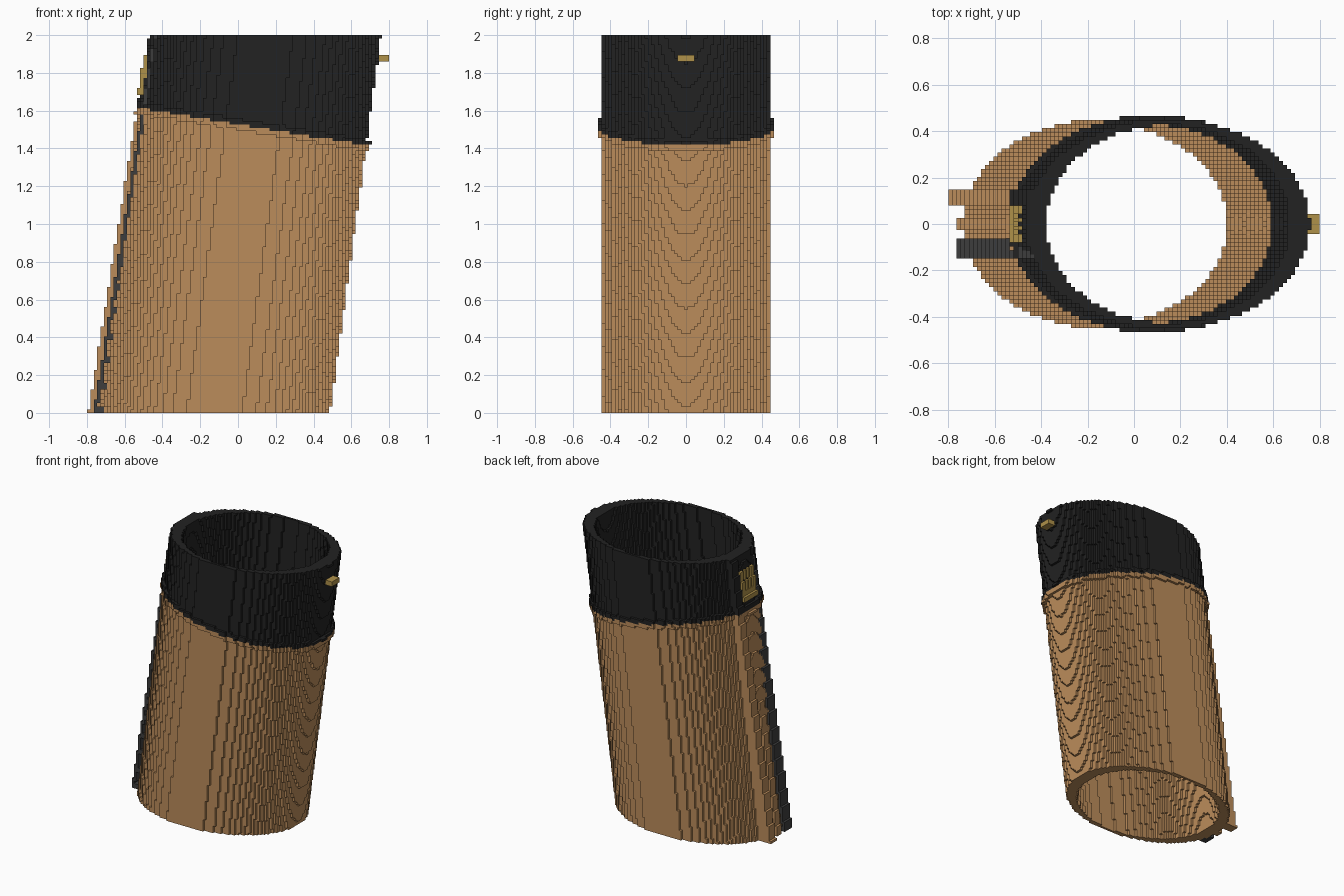
import bpy
import math

if "Cube" in bpy.data.objects:
    bpy.data.objects.remove(bpy.data.objects["Cube"], do_unlink=True)

LAYERS = 114
H = 2.0 / LAYERS          # size of one block
LEAN = 0.135              # sideways lean per unit of height


def material(name, rgb):
    m = bpy.data.materials.new(name)
    m.use_nodes = True
    m.diffuse_color = (*rgb, 1)
    bsdf = next(n for n in m.node_tree.nodes if n.type == 'BSDF_PRINCIPLED')
    bsdf.inputs["Base Color"].default_value = (*rgb, 1)
    bsdf.inputs["Roughness"].default_value = 0.8
    return m


TAN = material("tan leather", (0.50, 0.265, 0.104))
BLACK = material("black leather", (0.016, 0.016, 0.016))
GREY = material("dark grey strap", (0.048, 0.048, 0.048))
GOLD = material("brass", (0.43, 0.285, 0.068))


def blocks(name, mat, inside, xr, yr, zr):
    """Build a block-style solid from a rule, merging side faces into tall strips."""
    span = lambda r: range(math.floor(r[0] / H), math.ceil(r[1] / H) + 1)
    layers = range(max(0, math.floor(zr[0] / H)), min(LAYERS, math.ceil(zr[1] / H)))
    solid = {(i, j, k) for k in layers for i in span(xr) for j in span(yr)
             if inside(i * H, j * H, (k + 0.5) * H)}
    index, verts, faces = {}, [], []

    def vert(x, y, z):
        key = (x, y, z)
        if key not in index:
            index[key] = len(verts)
            verts.append(((x - 0.5) * H, (y - 0.5) * H, z * H))
        return index[key]

    # side directions with the two bottom corners of the face, counter-clockwise
    sides = [((1, 0), (1, 0), (1, 1)), ((-1, 0), (0, 1), (0, 0)),
             ((0, 1), (1, 1), (0, 1)), ((0, -1), (0, 0), (1, 0))]
    for (i, j, k) in solid:
        square = [(i, j), (i + 1, j), (i + 1, j + 1), (i, j + 1)]
        if (i, j, k + 1) not in solid:
            faces.append([vert(x, y, k + 1) for x, y in square])
        if (i, j, k - 1) not in solid:
            faces.append([vert(x, y, k) for x, y in reversed(square)])
        for (dx, dy), a, b in sides:
            def open_at(n):
                return (i, j, n) in solid and (i + dx, j + dy, n) not in solid
            if not open_at(k) or open_at(k - 1):
                continue
            top = k + 1
            while open_at(top):
                top += 1
            faces.append([vert(i + a[0], j + a[1], k), vert(i + b[0], j + b[1], k),
                          vert(i + b[0], j + b[1], top), vert(i + a[0], j + a[1], top)])
    me = bpy.data.meshes.new(name)
    me.from_pydata(verts, [], faces)
    me.materials.append(mat)
    me.update()
    ob = bpy.data.objects.new(name, me)
    bpy.context.collection.objects.link(ob)
    return ob


def seam(x):
    return 1.528 - 0.164 * x


def oval(x, y, z, a, b):
    cx = -0.125 + LEAN * z
    return ((x - cx) / a) ** 2 + (y / b) ** 2 <= 1


def outer(x, y, z):
    # the wall swells into a small lip around the seam
    lip = abs(z - seam(x)) < 0.03
    return oval(x, y, z, 0.635 if lip else 0.612, 0.468 if lip else 0.452)


def tube(x, y, z):
    return outer(x, y, z) and not oval(x, y, z, 0.522, 0.424)


def side_line(z):
    return -0.80 + 0.16 * z   # outermost line of the trim on the -x side


def on_side(x, y, z):
    return x < 0 and not outer(x, y, z)


# Oval leaning tube: tan body below the slanted seam, black collar above
X, Y = (-0.8, 0.8), (-0.48, 0.48)
blocks("tube_body", TAN, lambda x, y, z: z < seam(x) and tube(x, y, z), X, Y, (0, 1.7))
blocks("tube_collar", BLACK, lambda x, y, z: z >= seam(x) and tube(x, y, z), X, Y, (1.38, 2))


# Raised ridges down the -x side
def ridge(inset):
    return lambda x, y, z: x > side_line(z) + inset and on_side(x, y, z)


SIDE = (-0.8, -0.3)
blocks("wide_ridge", TAN, ridge(0.008), SIDE, (0.09, 0.125), (0, 1.61))
blocks("wide_ridge_top", BLACK, ridge(0.008), SIDE, (0.09, 0.125), (1.61, 2))
blocks("narrow_ridge", TAN, ridge(0.035), SIDE, (-0.001, 0.001), (0, 1.61))


# Strap standing off the side on regularly spaced loops
def strap(x, y, z):
    edge = side_line(z) + 0.035
    rail = edge < x < edge + 0.02
    rung = (z % 0.13) < 0.036
    return -0.142 < y < -0.055 and x > edge and (rail or rung) and on_side(x, y, z)


blocks("looped_strap", GREY, strap, SIDE, (-0.16, -0.04), (0, 2))


# Brass buckle with slots on the -x side
def buckle(x, y, z):
    slot = z > 1.75 and round(y / H) in (-2, 0, 2)
    edge = side_line(z) + (0.022 if slot else 0.0)
    return edge < x < -0.43 and on_side(x, y, z)


blocks("buckle", GOLD, buckle, (-0.56, -0.42), (-0.068, 0.068), (1.70, 1.88))

# Brass tab on the +x side
blocks("tab", GOLD, lambda x, y, z: 0.73 < x < 0.80 and abs(y) < 0.045 and not outer(x, y, z),
       (0.73, 0.79), (-0.05, 0.05), (1.86, 1.88))
